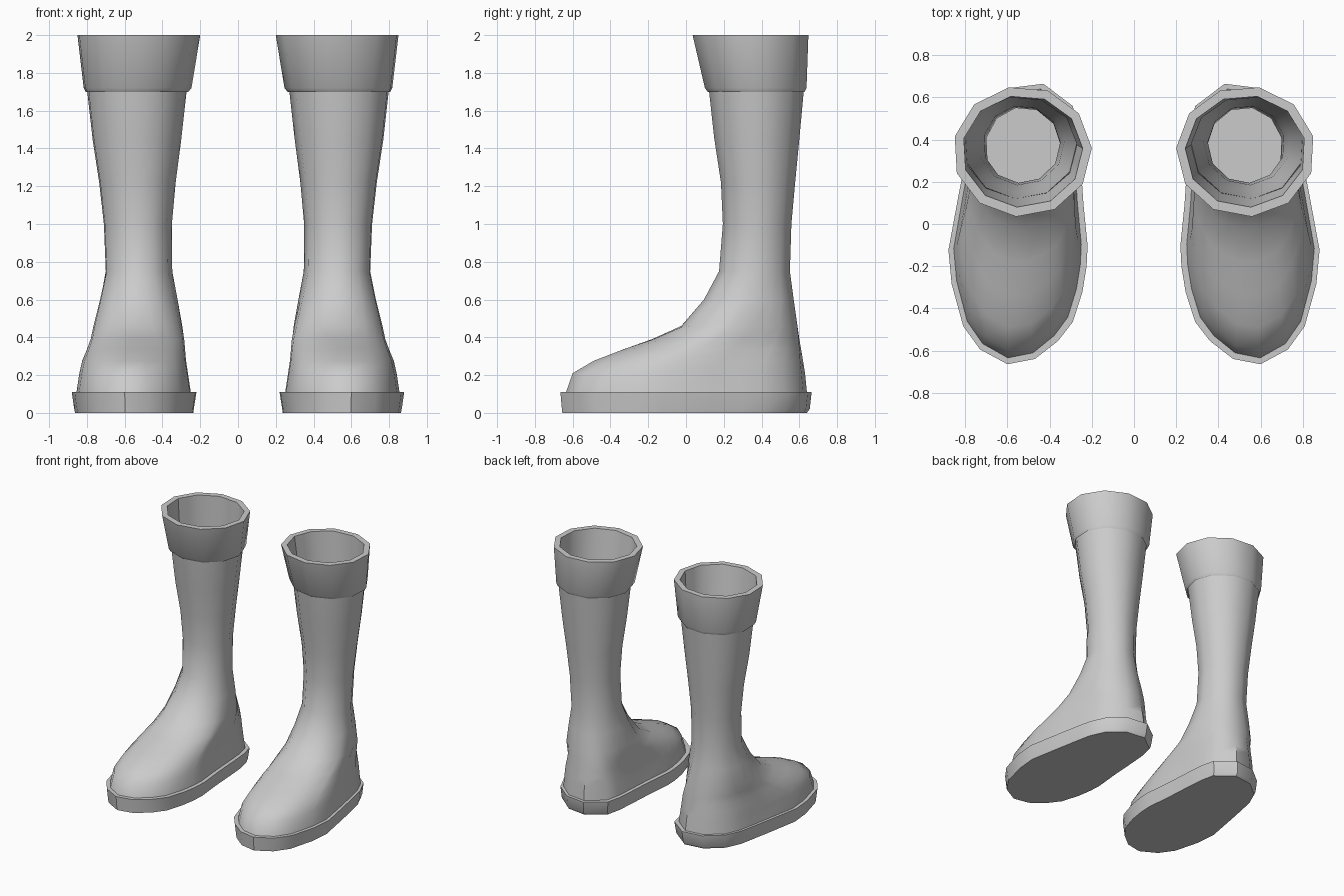
import bpy, bmesh, math

if "Cube" in bpy.data.objects:
    bpy.data.objects.remove(bpy.data.objects["Cube"])

rubber = bpy.data.materials.new("grey rubber")
rubber.diffuse_color = (0.6, 0.6, 0.6, 1)
rubber.use_nodes = True
rubber.node_tree.nodes["Principled BSDF"].inputs["Base Color"].default_value = rubber.diffuse_color

# Footprint of the sole, counter-clockwise from the inner side
FOOT = [(.24, .10), (.22, -.10), (.225, -.20), (.245, -.32), (.29, -.46), (.36, -.55),
        (.47, -.635), (.60, -.66), (.73, -.59), (.81, -.48), (.865, -.28), (.88, -.12),
        (.83, .15), (.80, .30), (.775, .42), (.72, .54), (.59, .645), (.43, .665),
        (.29, .56), (.265, .45), (.255, .33), (.248, .22)]


def normalise(pts):
    xs, ys = zip(*pts)
    return [((x - min(xs)) / (max(xs) - min(xs)), (y - min(ys)) / (max(ys) - min(ys)))
            for x, y in pts]


# Eleven-sided shaft section, with edge midpoints so it matches the footprint
corners = [(math.cos(math.radians(177) + k * math.tau / 11),
            math.sin(math.radians(177) + k * math.tau / 11)) for k in range(11)]
round_pts = []
for k, (x, y) in enumerate(corners):
    nx, ny = corners[(k + 1) % 11]
    round_pts += [(x, y), ((x + nx) / 2, (y + ny) / 2)]
SOLE, SHAFT = normalise(FOOT), normalise(round_pts)


def ring(z, x0, x1, y0, y1, w=0.0):
    """Section fitted to a box; w blends from shaft (0) to footprint (1)."""
    pts = normalise([(a[0] * (1 - w) + b[0] * w, a[1] * (1 - w) + b[1] * w)
                     for a, b in zip(SHAFT, SOLE)])
    return [(x0 + u * (x1 - x0), y0 + v * (y1 - y0), z) for u, v in pts]


def loft(name, rings, side, cap=(False, False), angle=40):
    bm = bmesh.new()
    rows = [[bm.verts.new((x * side, y, z)) for x, y, z in r] for r in rings]
    n = len(rows[0])
    for a, b in zip(rows, rows[1:]):
        for i in range(n):
            j = (i + 1) % n
            f = [a[i], a[j], b[j], b[i]]
            bm.faces.new(f if side > 0 else f[::-1])
    if cap[0]:
        bm.faces.new(rows[0][::-1] if side > 0 else rows[0])
    if cap[1]:
        bm.faces.new(rows[-1] if side > 0 else rows[-1][::-1])
    me = bpy.data.meshes.new(name)
    bm.to_mesh(me)
    bm.free()
    me.materials.append(rubber)
    ob = bpy.data.objects.new(name, me)
    bpy.context.collection.objects.link(ob)
    bpy.ops.object.select_all(action='DESELECT')
    ob.select_set(True)
    bpy.context.view_layer.objects.active = ob
    bpy.ops.object.shade_smooth_by_angle(angle=math.radians(angle))


for side, label in ((1, "right"), (-1, "left")):
    # Foot and shaft: open tube from the sole up into the cuff
    loft(label + "_boot_upper", [
        ring(.11, .25, .855, -.635, .64, 1),
        ring(.21, .265, .84, -.60, .63, 1),
        ring(.275, .275, .825, -.49, .62, .95),
        ring(.335, .28, .80, -.335, .61, .8),
        ring(.39, .285, .78, -.18, .60, .6),
        ring(.46, .295, .765, -.025, .59, .4),
        ring(.60, .32, .73, .095, .57, .15),
        ring(.75, .348, .70, .175, .55),
        ring(1.0, .35, .71, .195, .558),
        ring(1.22, .33, .735, .185, .578),
        ring(1.45, .30, .77, .15, .60),
        ring(1.72, .27, .80, .12, .625)], side)
    # Turned cuff with a thick rim and an inner wall
    loft(label + "_cuff", [
        ring(1.72, .27, .80, .12, .625),
        ring(1.70, .262, .806, .115, .628),
        ring(1.72, .246, .817, .10, .638),
        ring(2.0, .20, .85, .035, .648),
        ring(2.0, .243, .807, .08, .605),
        ring(1.72, .27, .80, .12, .60)], side, angle=35)
    # Sole slab wider than the foot
    loft(label + "_sole", [
        ring(0, .237, .863, -.655, .64, 1),
        ring(.02, .234, .867, -.657, .655, 1),
        ring(.11, .22, .88, -.665, .665, 1)], side, cap=(True, True), angle=35)
